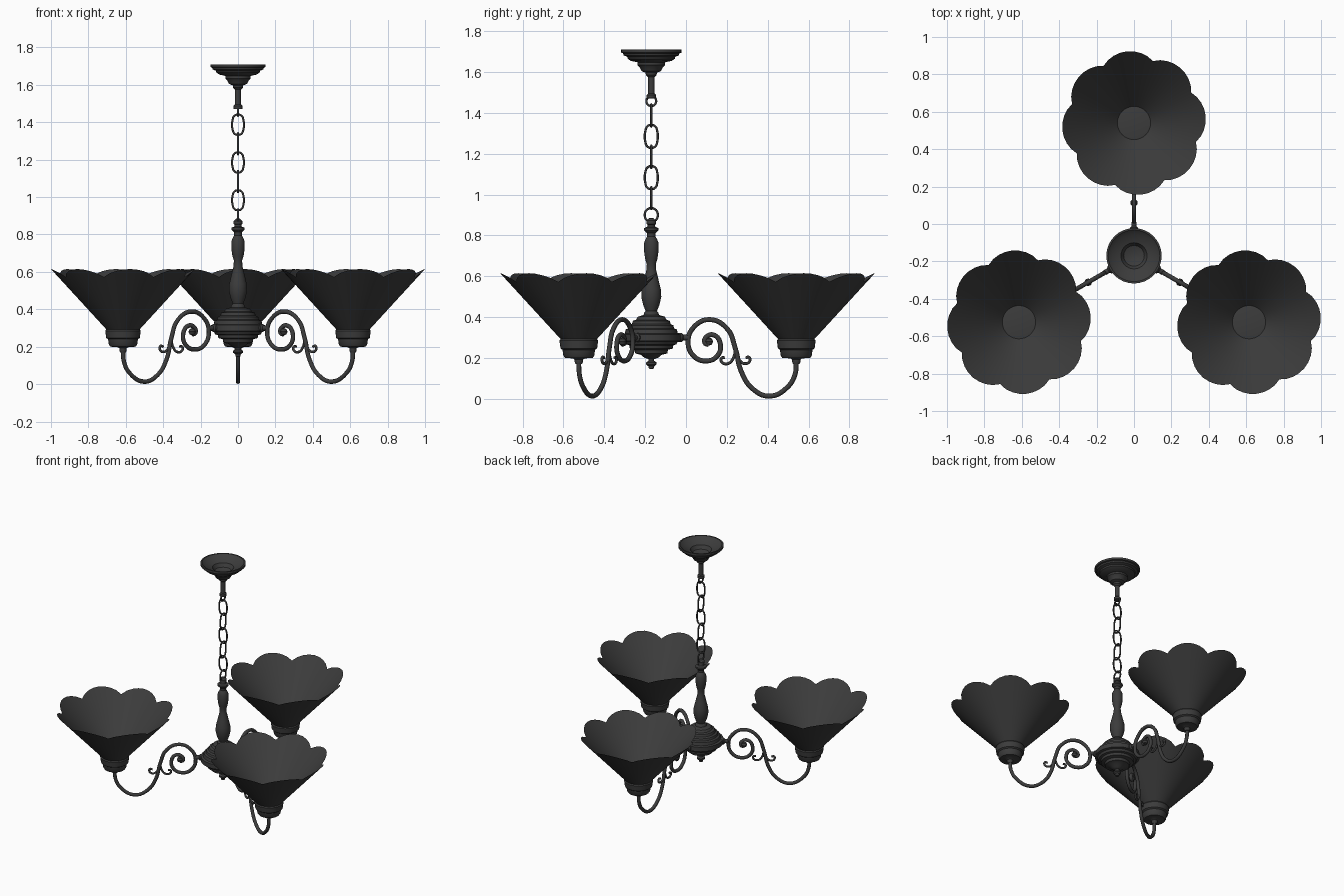
import bpy, bmesh, math
from mathutils import Vector, Matrix

if "Cube" in bpy.data.objects:
    bpy.data.objects.remove(bpy.data.objects["Cube"])

CENTRE = Vector((0, -0.17, 0))
ARM_R = 0.71

iron = bpy.data.materials.new("dark_iron")
iron.diffuse_color = (0.045, 0.045, 0.045, 1)
iron.use_nodes = True
iron.node_tree.nodes["Principled BSDF"].inputs["Base Color"].default_value = iron.diffuse_color


def finish(ob, angle=35):
    ob.data.materials.append(iron)
    bpy.ops.object.select_all(action='DESELECT')
    ob.select_set(True)
    bpy.context.view_layer.objects.active = ob
    bpy.ops.object.shade_smooth_by_angle(angle=math.radians(angle))
    return ob


def mesh_object(name, bm, matrix):
    me = bpy.data.meshes.new(name)
    bm.to_mesh(me)
    bm.free()
    ob = bpy.data.objects.new(name, me)
    bpy.context.collection.objects.link(ob)
    ob.matrix_world = matrix
    return finish(ob)


def lathe(name, profile, matrix, seg=32):
    """Spin (radius, height) points around z."""
    bm = bmesh.new()
    vs = [bm.verts.new((r, 0, z)) for r, z in profile]
    es = [bm.edges.new(p) for p in zip(vs, vs[1:])]
    bmesh.ops.spin(bm, geom=vs + es, cent=(0, 0, 0), axis=(0, 0, 1),
                   angle=2 * math.pi, steps=seg)
    bmesh.ops.remove_doubles(bm, verts=bm.verts, dist=1e-4)
    bmesh.ops.recalc_face_normals(bm, faces=bm.faces)
    return mesh_object(name, bm, matrix)


def tube(name, points, radius, matrix, cyclic=False, res=5):
    """Round bar along a smooth path in the local xz plane."""
    cu = bpy.data.curves.new(name, 'CURVE')
    cu.dimensions = '3D'
    cu.bevel_depth = radius
    cu.bevel_resolution = 2
    cu.use_fill_caps = True
    sp = cu.splines.new('BEZIER')
    sp.bezier_points.add(len(points) - 1)
    sp.resolution_u = res
    sp.use_cyclic_u = cyclic
    for bp, (x, z) in zip(sp.bezier_points, points):
        bp.co = (x, 0, z)
        bp.handle_left_type = bp.handle_right_type = 'AUTO'
    ob = bpy.data.objects.new(name, cu)
    bpy.context.collection.objects.link(ob)
    ob.matrix_world = matrix
    bpy.ops.object.select_all(action='DESELECT')
    ob.select_set(True)
    bpy.context.view_layer.objects.active = ob
    bpy.ops.object.convert(target='MESH')
    return finish(bpy.context.view_layer.objects.active, 50)


def scalloped_shade(name, matrix, lobes=8, per=8, rings=4):
    """Open cone whose rim is cut into rounded petals."""
    bm = bmesh.new()
    n = lobes * per
    grid = []
    for k in range(n):
        a = 2 * math.pi * k / n
        top = 0.87 + 0.13 * abs(math.sin(a * lobes / 2)) ** 0.8
        col = []
        for j in range(rings + 1):
            t = top * j / rings
            r = 0.085 + 0.30 * t
            col.append(bm.verts.new((r * math.cos(a), r * math.sin(a), 0.288 + 0.327 * t)))
        grid.append(col)
    for k in range(n):
        a, b = grid[k], grid[(k + 1) % n]
        for j in range(rings):
            bm.faces.new((a[j], b[j], b[j + 1], a[j + 1]))
    return mesh_object(name, bm, matrix)


base = Matrix.Translation(CENTRE)

# Hub with bottom finial and stepped rings
lathe("hub", [(0, .145), (.012, .148), (.015, .16), (.026, .168), (.026, .178), (.014, .186),
              (.014, .194), (.035, .202), (.05, .215), (.078, .222), (.082, .24), (.105, .246),
              (.108, .262), (.122, .266), (.13, .28), (.145, .284), (.145, .316), (.13, .32),
              (.125, .34), (.112, .345), (.108, .36), (.095, .366), (.09, .382), (.075, .387),
              (.066, .402), (.04, .41), (0, .41)], base)

# Turned baluster stem
lathe("stem", [(0, .405), (.038, .405), (.036, .42), (.028, .43), (.04, .46), (.049, .50), (.047, .535),
               (.036, .58), (.024, .63), (.022, .66), (.03, .685), (.035, .72), (.035, .765),
               (.028, .782), (.02, .795), (.022, .812), (.036, .825), (.036, .836), (.02, .842),
               (.018, .852), (.024, .856), (.024, .872), (.012, .884), (0, .885)], base)

# Ceiling canopy, open on top, with its rod
lathe("canopy", [(0, 1.47), (.023, 1.472), (.023, 1.488), (.016, 1.495), (.016, 1.575), (.026, 1.585),
                 (.028, 1.597), (.048, 1.605), (.058, 1.625), (.068, 1.635), (.068, 1.648),
                 (.1, 1.655), (.115, 1.665), (.118, 1.675), (.135, 1.682), (.138, 1.692),
                 (.148, 1.695), (.148, 1.71), (.138, 1.71), (.115, 1.69), (.07, 1.675),
                 (.055, 1.65), (.025, 1.64), (0, 1.64)], base)

# Chain: alternate links turned a quarter
links = [(.90, .032, .034, 1), (.983, .028, .054, 0), (1.083, .028, .057, 1), (1.185, .028, .055, 0),
         (1.285, .028, .057, 1), (1.387, .028, .055, 0), (1.458, .024, .024, 1)]
for i, (z, w, h, turned) in enumerate(links):
    s = h - w
    pts = []
    for k in range(12):
        a = math.pi * (k + .5) / 6
        pts.append((w * math.cos(a), w * math.sin(a) + math.copysign(s, math.sin(a))))
    m = base @ Matrix.Translation((0, 0, z)) @ Matrix.Rotation(turned * math.pi / 2, 4, 'Z')
    tube(f"chain_link_{i + 1}", pts, .0055, m, cyclic=True, res=3)

# Paths of the scrolled arm and its two small curls (distance from axis, height)
arm_path = [(.71, .19), (.704, .12), (.668, .058), (.58, .013), (.495, .05), (.44, .135), (.412, .245),
            (.37, .345), (.285, .388), (.21, .353), (.18, .28), (.207, .21), (.27, .185),
            (.325, .212), (.338, .27), (.307, .312), (.27, .303), (.262, .275), (.283, .265)]
inner_curl = [(.412, .25), (.402, .2), (.375, .172), (.347, .178), (.343, .198), (.36, .202)]
outer_curl = [(.42, .22), (.435, .185), (.46, .172), (.482, .184), (.478, .204), (.462, .2)]

# Three arms, each with knob, cup and shade
for i, deg in enumerate((90, 210, 330)):
    rot = base @ Matrix.Rotation(math.radians(deg), 4, 'Z')
    end = rot @ Matrix.Translation((ARM_R, 0, 0))
    n = i + 1
    tube(f"arm_{n}", arm_path, .012, rot)
    tube(f"inner_curl_{n}", inner_curl, .007, rot)
    tube(f"outer_curl_{n}", outer_curl, .007, rot)
    lathe(f"scroll_tip_{n}", [(0, -.02), (.014, -.014), (.02, 0), (.014, .014), (0, .02)],
          rot @ Matrix.Translation((.283, 0, .28)), 12)
    lathe(f"arm_knob_{n}", [(0, .12), (.022, .12), (.022, .15), (.014, .158), (.014, .18), (0, .18)],
          rot @ Matrix.Translation((0, 0, .3)) @ Matrix.Rotation(math.pi / 2, 4, 'Y'), 16)
    lathe(f"shade_cup_{n}", [(0, .17), (.016, .17), (.02, .18), (.02, .192), (.03, .198), (.068, .2),
                             (.076, .212), (.08, .24), (.09, .247), (.095, .285), (.09, .292),
                             (.08, .294), (0, .294)], end)
    scalloped_shade(f"shade_{n}", end @ Matrix.Rotation(math.radians(28 - deg), 4, 'Z'))
